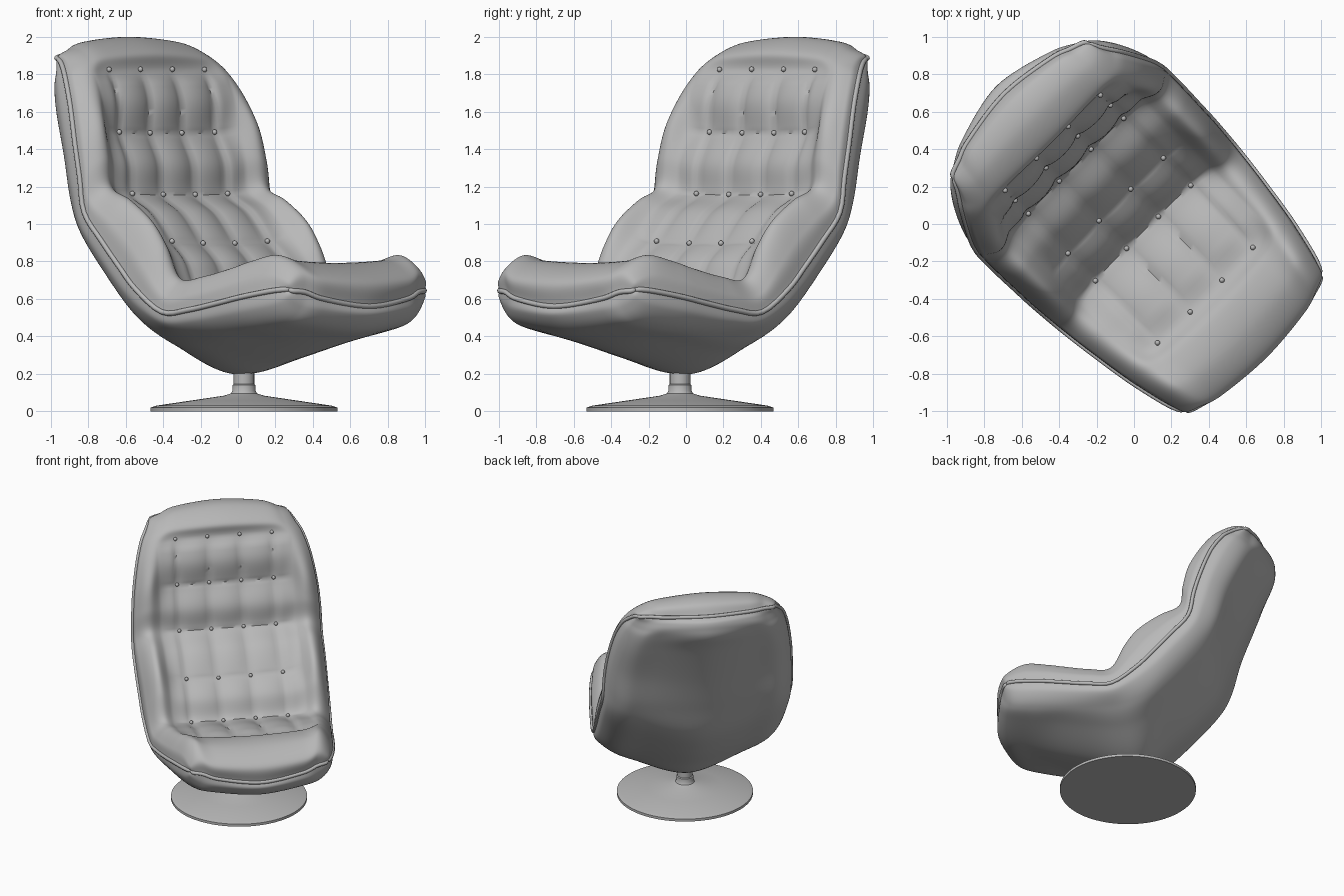
import bpy, bmesh, math
from mathutils import Vector

if "Cube" in bpy.data.objects:
    bpy.data.objects.remove(bpy.data.objects["Cube"])

R2 = math.sqrt(0.5)


def P(u, v, z):
    """Chair frame (u forward, v sideways) turned 45 degrees into world space."""
    return Vector(((u + v) * R2, (v - u) * R2, z))


grey = bpy.data.materials.new("warm grey")
grey.diffuse_color = (0.48, 0.48, 0.48, 1)
grey.use_nodes = True
grey.node_tree.nodes["Principled BSDF"].inputs["Base Color"].default_value = grey.diffuse_color

# Stations run from the front edge of the seat to the top of the back.
# Side seam: forward, height, half width
SEAM = [(.89, .65, .505), (.87, .65, .53), (.79, .64, .56), (.62, .61, .60), (.48, .58, .625),
        (.27, .54, .655), (.10, .53, .675), (-.08, .65, .69), (-.20, .77, .695), (-.33, .91, .70),
        (-.46, 1.06, .70), (-.50, 1.25, .695), (-.55, 1.43, .68), (-.62, 1.63, .645), (-.70, 1.77, .60),
        (-.76, 1.83, .56), (-.80, 1.86, .535), (-.83, 1.875, .52), (-.85, 1.88, .505)]
# Cushion: middle forward, height; side bolster forward, height
PAD = [(.99, .56, .935, .635), (.995, .69, .925, .745), (.84, .78, .77, .83), (.66, .785, .60, .80),
       (.54, .72, .48, .765), (.30, .68, .29, .72), (.06, .64, .12, .71), (-.04, .785, .02, .89),
       (-.15, .89, -.08, 1.02), (-.29, 1.04, -.24, 1.13), (-.45, 1.15, -.385, 1.20),
       (-.48, 1.32, -.41, 1.36), (-.55, 1.48, -.45, 1.53), (-.56, 1.66, -.525, 1.69),
       (-.62, 1.82, -.60, 1.81), (-.63, 1.92, -.66, 1.88), (-.78, 1.995, -.76, 1.93),
       (-.92, 1.98, -.85, 1.93), (-.98, 1.90, -.90, 1.895)]
# Shell: middle forward, height; side forward, height
SHELL = [(.99, .56, .935, .635), (1.0, .51, .92, .56), (.92, .43, .85, .49), (.75, .38, .68, .455),
         (.55, .32, .50, .43), (.30, .255, .30, .41), (.08, .20, .10, .405), (-.08, .22, -.05, .435),
         (-.25, .37, -.20, .52), (-.45, .56, -.38, .70), (-.62, .77, -.57, .92), (-.72, 1.03, -.66, 1.09),
         (-.82, 1.30, -.73, 1.35), (-.95, 1.60, -.82, 1.58), (-1.03, 1.74, -.875, 1.72),
         (-1.04, 1.82, -.89, 1.79), (-1.03, 1.87, -.895, 1.84), (-1.0, 1.89, -.90, 1.87),
         (-.98, 1.90, -.90, 1.895)]


def spline(pts, sub):
    """Catmull-Rom through the points."""
    out = []
    n = len(pts)
    for i in range(n - 1):
        a = pts[i - 1] if i else 2 * pts[0] - pts[1]
        b, c = pts[i], pts[i + 1]
        d = pts[i + 2] if i + 2 < n else 2 * pts[-1] - pts[-2]
        for k in range(sub):
            t = k / sub
            out.append(0.5 * (2 * b + (c - a) * t + (2 * a - 5 * b + 4 * c - d) * t * t
                              + (3 * b - a - 3 * c + d) * t ** 3))
    return out + [pts[-1].copy()]


def surface(table, sub_s, sub_t, bend, end_bend):
    """Grid of (u, v, z) points lofted through the stations."""
    rows = []
    for k, ((cu, cz, ru, rz), (su, sz, w)) in enumerate(zip(table, SEAM)):
        mid = Vector((cu, 0, cz))
        ridge = Vector((ru, .84 * w, rz))
        seam = Vector((su, w, sz))
        f = .5 if k in (0, 18) else end_bend if k < 4 or k > 14 else bend
        inner = mid + (ridge - mid) * f
        inner.y = .6 * w
        shoulder = (ridge + seam) / 2
        shoulder.y = .975 * w
        half = [inner, ridge, shoulder, seam]
        left = [Vector((p.x, -p.y, p.z)) for p in reversed(half)]
        rows.append(left + [mid] + half)
    cols = [spline([r[j] for r in rows], sub_s) for j in range(9)]
    return [spline([c[i] for c in cols], sub_t) for i in range(len(cols[0]))]


def finish(obj, angle):
    obj.data.materials.append(grey)
    bpy.ops.object.select_all(action='DESELECT')
    obj.select_set(True)
    bpy.context.view_layer.objects.active = obj
    bpy.ops.object.shade_smooth_by_angle(angle=math.radians(angle))
    return obj


def make(name, verts, faces, angle=50):
    me = bpy.data.meshes.new(name)
    me.from_pydata(verts, [], faces)
    ob = bpy.data.objects.new(name, me)
    bpy.context.collection.objects.link(ob)
    return finish(ob, angle)


def grid_object(name, g, flip=False):
    n, m = len(g), len(g[0])
    faces = []
    for i in range(n - 1):
        for j in range(m - 1):
            f = (i * m + j, i * m + j + 1, (i + 1) * m + j + 1, (i + 1) * m + j)
            faces.append(f[::-1] if flip else f)
    return make(name, [P(*p) for row in g for p in row], faces)


# Tufted cushion: pillows swell between the button rows and columns
SUB = 8
base = surface(PAD, SUB, 14, .14, .38)
n, m = len(base), len(base[0])
pad = [[p.copy() for p in row] for row in base]
for i in range(4 * SUB, 14 * SUB + 1):
    s = i / SUB
    r = abs(math.sin(math.pi * (s - 4) / 2))
    end = max(0, min(1, (s - 4) * 2, (14 - s) * 2))
    for j in range(1, m - 1):
        v = base[i][j].y
        fade = max(0, min(1, (.50 - abs(v)) / .10))
        q = abs(math.sin(math.pi * (v - .12) / .24))
        nrm = (base[i][j + 1] - base[i][j - 1]).cross(base[i + 1][j] - base[i - 1][j]).normalized()
        pad[i][j] += nrm * 0.03 * q ** .6 * (.35 + .65 * r ** .5) * end * fade
grid_object("cushion", pad)

# Outer shell
grid_object("shell", surface(SHELL, 6, 10, .62, .5), flip=True)

# Piping around the seam
loop = base[0] + [row[-1] for row in base[1:-1]] + base[-1][::-1] + [row[0] for row in base[-2:0:-1]]
cu = bpy.data.curves.new("piping", 'CURVE')
cu.dimensions = '3D'
cu.bevel_depth = 0.014
cu.bevel_resolution = 2
sp = cu.splines.new('POLY')
path = [P(*p) for p in loop[::2]]
sp.points.add(len(path) - 1)
for pt, co in zip(sp.points, path):
    pt.co = (*co, 1)
sp.use_cyclic_u = True
cu.materials.append(grey)
bpy.context.collection.objects.link(bpy.data.objects.new("piping", cu))

# Buttons
bm = bmesh.new()
for st in range(4, 15, 2):
    row = pad[st * SUB]
    for v in (-.36, -.12, .12, .36):
        p = min(row, key=lambda q: abs(q.y - v))
        ret = bmesh.ops.create_uvsphere(bm, u_segments=12, v_segments=8, radius=0.014)
        bmesh.ops.translate(bm, verts=ret["verts"], vec=P(p.x + .004, v, p.z + .006))
me = bpy.data.meshes.new("buttons")
bm.to_mesh(me)
bm.free()
buttons = bpy.data.objects.new("buttons", me)
bpy.context.collection.objects.link(buttons)
finish(buttons, 60)

# Swivel base: turned disc and stem
prof = [(.50, 0), (.50, .02), (.47, .03), (.28, .058), (.11, .083), (.07, .095), (.062, .11),
        (.062, .14), (.055, .145), (.055, .25)]
SEG = 64
centre = P(.045, 0, 0)
verts = [centre + Vector((r * math.cos(2 * math.pi * k / SEG), r * math.sin(2 * math.pi * k / SEG), z))
         for r, z in prof for k in range(SEG)]
faces = [(a * SEG + k, a * SEG + (k + 1) % SEG, (a + 1) * SEG + (k + 1) % SEG, (a + 1) * SEG + k)
         for a in range(len(prof) - 1) for k in range(SEG)]
faces.append(tuple(reversed(range(SEG))))
faces.append(tuple(range((len(prof) - 1) * SEG, len(prof) * SEG)))
make("swivel_base", verts, faces, 35)
